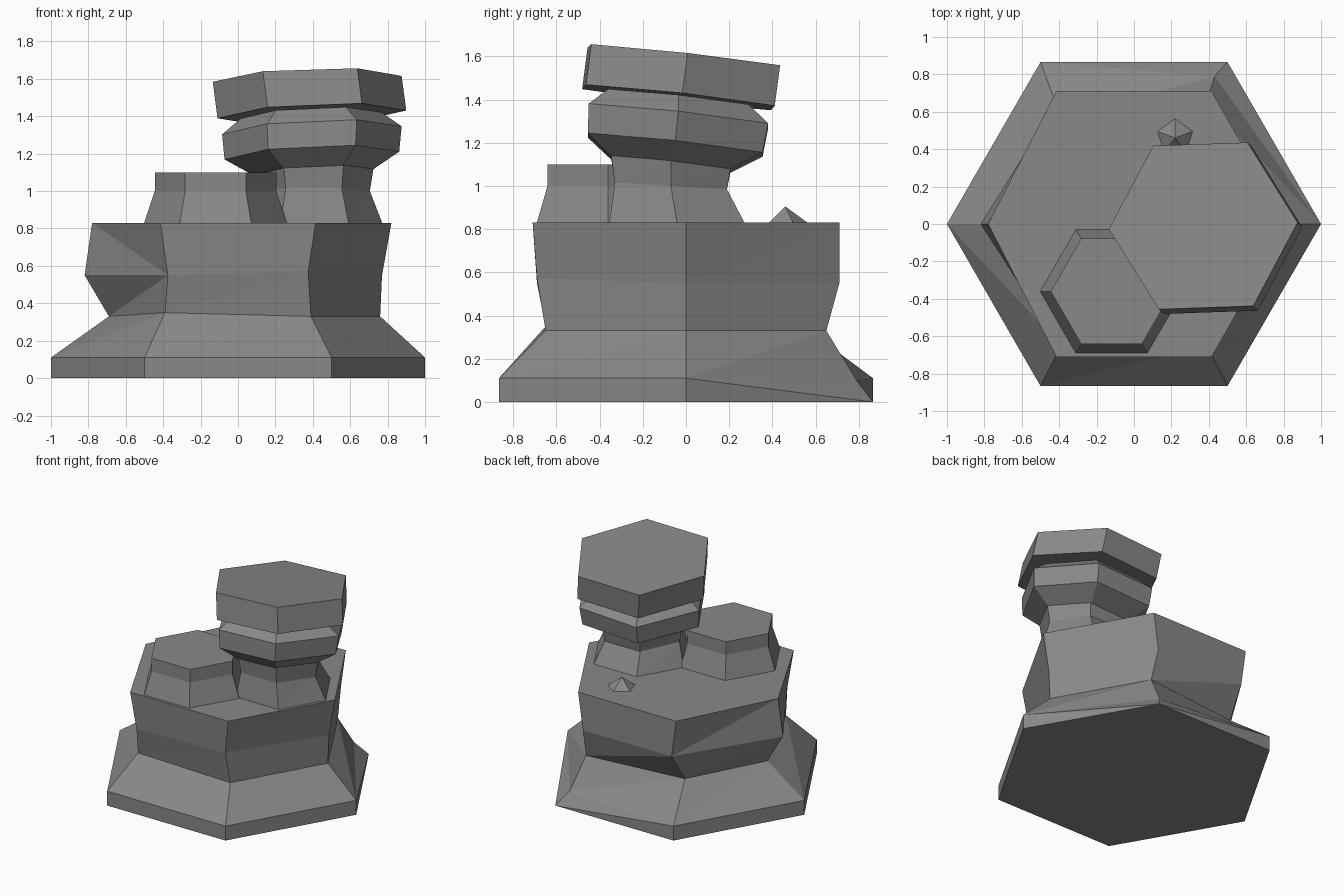
import bpy, bmesh
from math import cos, sin, radians
from mathutils import Vector

if "Cube" in bpy.data.objects:
    bpy.data.objects.remove(bpy.data.objects["Cube"])

stone = bpy.data.materials.new("grey_stone")
stone.use_nodes = True
GREY = (0.25, 0.25, 0.25, 1)
stone.diffuse_color = GREY
stone.node_tree.nodes["Principled BSDF"].inputs["Base Color"].default_value = GREY


def hexagon(z, centre, radius, tilt=(0, 0), twist=0, sides=6):
    """Ring of points on a plane tilted by its slope along x and y."""
    ring = []
    for i in range(sides):
        a = radians(360 / sides * i + twist)
        dx, dy = radius * cos(a), radius * sin(a)
        ring.append(Vector((centre[0] + dx, centre[1] + dy,
                            z + dx * tilt[0] + dy * tilt[1])))
    return ring


def stretched(z, left, right, half, front, back):
    """Six-sided ring with its own tip, corner and depth positions."""
    flat = [(right, 0), (half, back), (-half, back),
            (left, 0), (-half, -front), (half, -front)]
    return [Vector((x, y, z)) for x, y in flat]


def loft(name, rings, flipped=()):
    """Join rings with triangles; flipped lists (level, side) diagonals to swap."""
    bm = bmesh.new()
    rows = [[bm.verts.new(p) for p in ring] for ring in rings]
    n = len(rows[0])
    for level, (low, high) in enumerate(zip(rows, rows[1:])):
        for k in range(n):
            a, b, c, d = low[k], low[(k + 1) % n], high[(k + 1) % n], high[k]
            if (level, k) in flipped:
                tris = (a, b, d), (b, c, d)
            else:
                tris = (a, b, c), (a, c, d)
            for t in tris:
                bm.faces.new(t)
    bm.faces.new(rows[0][::-1])
    bm.faces.new(rows[-1])
    finish(name, bm)


def finish(name, bm):
    bmesh.ops.recalc_face_normals(bm, faces=bm.faces)
    mesh = bpy.data.meshes.new(name)
    bm.to_mesh(mesh)
    bm.free()
    mesh.materials.append(stone)
    bpy.context.collection.objects.link(bpy.data.objects.new(name, mesh))


# Wide foot and main block, with a few chipped corners
foot = hexagon(0, (0, 0), 1)
rim = hexagon(0.11, (0, 0), 1)
rim[1] = Vector((0.43, 0.79, 0.1))
waist = stretched(0.33, -0.69, 0.76, 0.39, 0.65, 0.65)
waist[2].y = 0.57
waist[4].z = 0.35
belly = stretched(0.55, -0.82, 0.77, 0.375, 0.69, 0.71)
belly[5].z = 0.57
ledge = stretched(0.83, -0.78, 0.82, 0.415, 0.71, 0.71)
loft("main_rock", [foot, rim, waist, belly, ledge],
     flipped={(0, 0), (2, 0), (3, 3)})

# Short boulder on the ledge
short = (-0.12, -0.36)
loft("short_boulder", [hexagon(0.82, short, 0.385), hexagon(1.0, short, 0.325),
                       hexagon(1.1, short, 0.325)])

# Leaning stack: neck, middle slab and cap slab
lean = (0.045, -0.11)
loft("stack_neck", [hexagon(0.82, (0.41, -0.04), 0.365),
                    hexagon(1.0, (0.405, -0.07), 0.3, (0, -0.06)),
                    hexagon(1.11, (0.405, -0.07), 0.32, lean)])
loft("middle_slab", [hexagon(1.1, (0.4, -0.07), 0.32, lean),
                     hexagon(1.19, (0.395, -0.05), 0.467, lean),
                     hexagon(1.325, (0.395, -0.035), 0.48, lean),
                     hexagon(1.405, (0.39, -0.035), 0.375, lean)])
loft("cap_slab", [hexagon(1.41, (0.395, -0.035), 0.505, lean, 2),
                  hexagon(1.6, (0.37, -0.01), 0.505, (0.035, -0.11), 2)])

# Small pointed pebble
bm = bmesh.new()
base = [bm.verts.new(p) for p in hexagon(0.825, (0.22, 0.465), 0.105, twist=90, sides=5)]
tip = bm.verts.new((0.22, 0.46, 0.905))
bm.faces.new(base[::-1])
for k in range(5):
    bm.faces.new((base[k], base[(k + 1) % 5], tip))
finish("pebble", bm)
